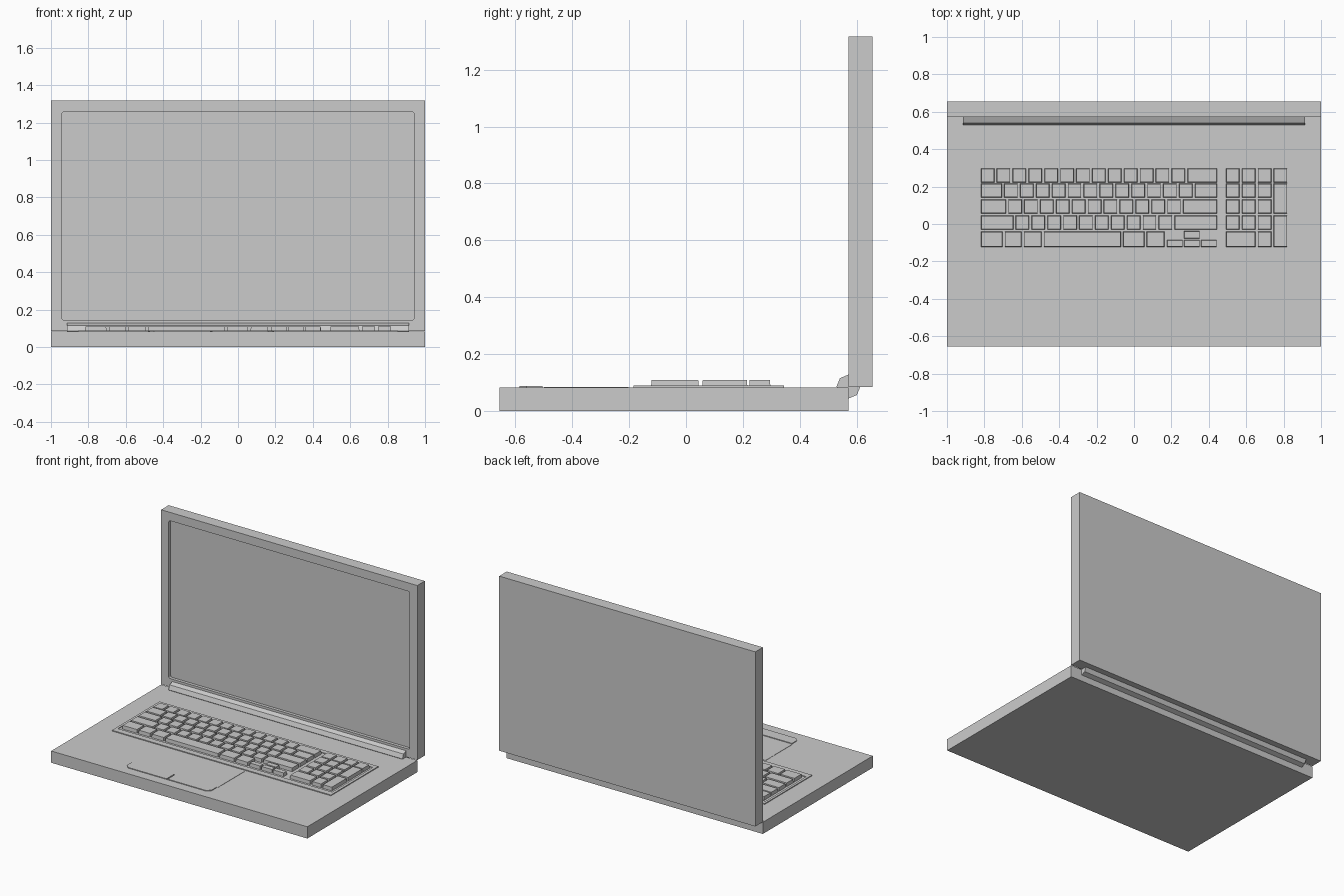
import bpy, bmesh, math

if "Cube" in bpy.data.objects:
    bpy.data.objects.remove(bpy.data.objects["Cube"])

GREY = (0.6, 0.6, 0.6, 1.0)
grey = bpy.data.materials.new("plain grey")
grey.use_nodes = True
grey.diffuse_color = GREY
grey.node_tree.nodes["Principled BSDF"].inputs["Base Color"].default_value = GREY

DECK = 0.083     # height of the base
BACK = 0.571     # rear edge of the base, front of the lid
HALF = 0.655     # half depth of the model


def skin(bm, rings):
    """Join rings of points into a closed solid."""
    loops = [[bm.verts.new(p) for p in ring] for ring in rings]
    n = len(loops[0])
    for a, b in zip(loops, loops[1:]):
        for i in range(n):
            j = (i + 1) % n
            bm.faces.new((a[i], a[j], b[j], b[i]))
    bm.faces.new(loops[0][::-1])
    bm.faces.new(loops[-1])


def rect(x0, x1, y0, y1, z):
    return [(x0, y0, z), (x1, y0, z), (x1, y1, z), (x0, y1, z)]


def block(bm, x0, x1, y0, y1, z0, z1, taper=0.0):
    t = taper
    skin(bm, [rect(x0, x1, y0, y1, z0), rect(x0 + t, x1 - t, y0 + t, y1 - t, z1)])


def finish(name, bm):
    bmesh.ops.recalc_face_normals(bm, faces=bm.faces)
    mesh = bpy.data.meshes.new(name)
    bm.to_mesh(mesh)
    bm.free()
    mesh.materials.append(grey)
    obj = bpy.data.objects.new(name, mesh)
    bpy.context.collection.objects.link(obj)
    return obj


# Base slab
bm = bmesh.new()
block(bm, -1, 1, -HALF, BACK, 0, DECK)
finish("base", bm)

# Lid with a sunken screen, slightly rounded at the corners
bm = bmesh.new()
block(bm, -1, 1, BACK, HALF, DECK + 0.002, 1.317)
bmesh.ops.recalc_face_normals(bm, faces=bm.faces)
front = min(bm.faces, key=lambda f: f.calc_center_median().y)
bmesh.ops.inset_region(bm, faces=[front], thickness=0.084)
screen = bmesh.ops.extrude_face_region(bm, geom=[front])
moved = [v for v in screen["geom"] if isinstance(v, bmesh.types.BMVert)]
bmesh.ops.translate(bm, verts=moved, vec=(0, 0.022, 0))
if front.is_valid:
    bmesh.ops.delete(bm, geom=[front], context='FACES_ONLY')
sunk = set(moved)
corners = [e for e in bm.edges if len(sunk.intersection(e.verts)) == 1]
bmesh.ops.bevel(bm, geom=corners, offset=0.01, segments=3, profile=0.5, affect='EDGES')
finish("lid", bm)

# Eight-sided hinge bar
bm = bmesh.new()
skin(bm, [[(x, BACK + 0.042 * math.cos(k * math.pi / 4),
            DECK + 0.003 + 0.042 * math.sin(k * math.pi / 4)) for k in range(8)]
          for x in (-0.913, 0.913)])
finish("hinge", bm)

# Raised keyboard surround with a sunken floor
bm = bmesh.new()
outer, inner = (-0.855, 0.855, -0.185, 0.345), (-0.838, 0.835, -0.143, 0.312)
skin(bm, [rect(*outer, DECK - 0.01), rect(*outer, DECK + 0.006),
          rect(*inner, DECK + 0.006), rect(*inner, DECK + 0.001)])
finish("keyboard_surround", bm)

# Keys
KEY, GAP, PITCH = 0.072, 0.012, 0.085
LEFT, RIGHT, PAD = -0.818, 0.444, 0.492
ROWS = [(0.222, 0.297), (0.142, 0.216), (0.057, 0.131), (-0.03, 0.045), (-0.123, -0.041)]
keys = bmesh.new()


def key(x0, x1, y0, y1):
    block(keys, x0, x1, y0, y1, DECK, 0.109, 0.002)


# Letter rows: a first key, a run of equal keys, a last key filling the row
for (y0, y1), first, count in zip(ROWS, (KEY, 0.112, 0.134, 0.173), (12, 12, 11, 10)):
    key(LEFT, LEFT + first, y0, y1)
    x = LEFT + first + GAP
    for _ in range(count):
        key(x, x + KEY, y0, y1)
        x += PITCH
    key(x, RIGHT, y0, y1)

# Space bar row
low, high = ROWS[-1]
x = LEFT
for width in (0.115, 0.09, 0.095, 0.412, 0.113, 0.095):
    key(x, x + width, low, high)
    x += width + GAP

# Arrow keys
middle = (low + high) / 2
for i in range(3):
    x = 0.176 + i * 0.091
    key(x, x + 0.084, low, middle - 0.003)
key(0.267, 0.351, middle + 0.004, high + 0.003)

# Number pad
for r, (y0, y1) in enumerate(ROWS[:4]):
    for c in range(4 if r == 0 else 3):
        x = PAD + c * PITCH
        key(x, x + KEY, y0, y1)
key(PAD, PAD + PITCH + KEY, low, high)
key(PAD + 2 * PITCH, PAD + 2 * PITCH + KEY, low, high)
x = PAD + 3 * PITCH
key(x, x + KEY, ROWS[2][0], ROWS[1][1])
key(x, x + KEY, low, ROWS[3][1])
finish("keys", keys)

# Touch pad
bm = bmesh.new()
block(bm, -0.48, 0.192, -0.5, -0.203, DECK - 0.01, DECK + 0.002)
finish("touch_pad", bm)

# Two touch pad buttons, mirrored, with a clipped outer front corner
MID = -0.144
for name, side in (("left_button", 1), ("right_button", -1)):
    bm = bmesh.new()
    shape = [(0.004, -0.585), (0.305, -0.585), (0.33, -0.56), (0.33, -0.505), (0.004, -0.505)]
    skin(bm, [[(MID + side * px, py, z) for px, py in shape]
              for z in (DECK - 0.01, DECK + 0.005)])
    finish(name, bm)
